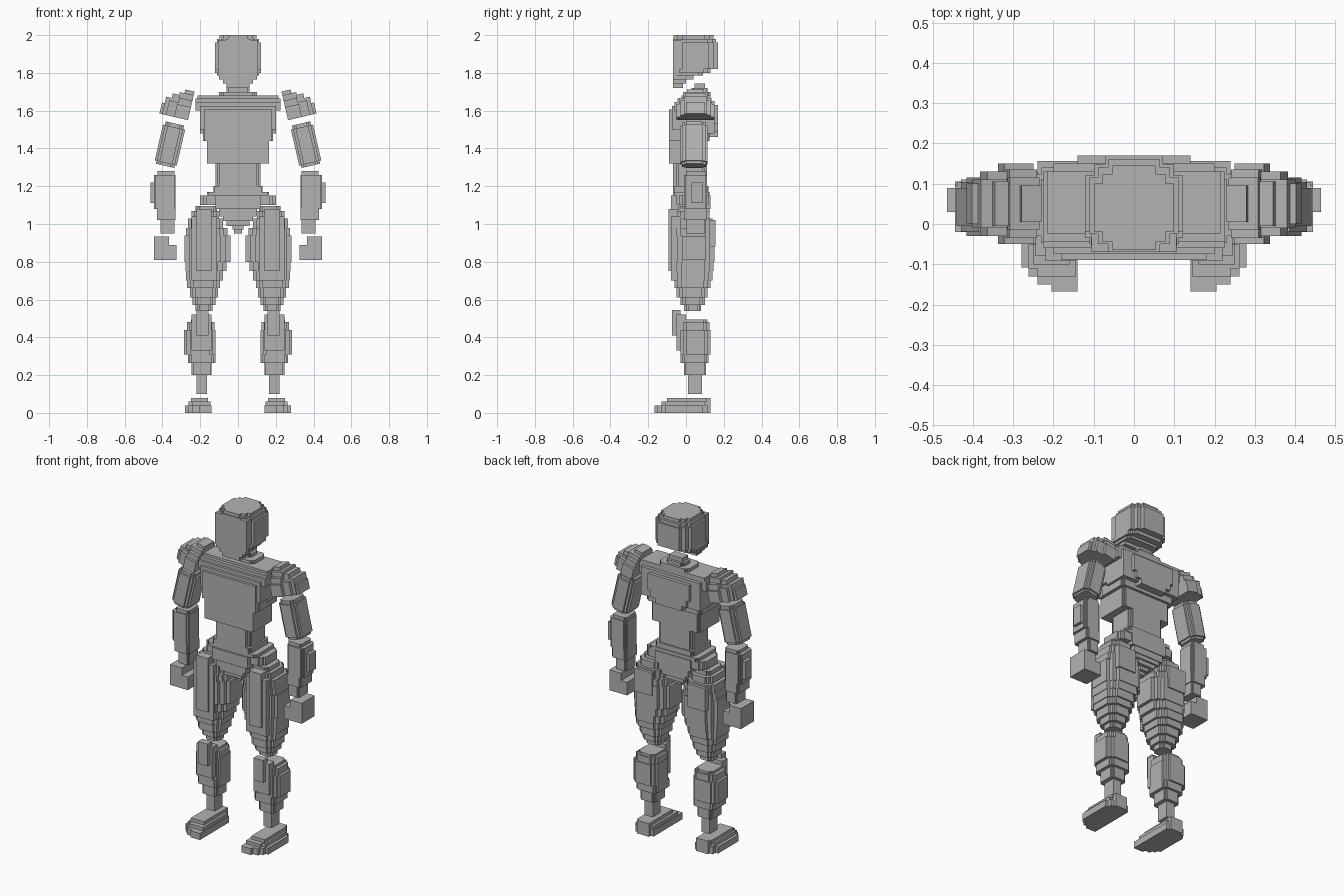
import bpy, bmesh, math
from mathutils import Matrix

grey = bpy.data.materials.new("plain_grey")
grey.diffuse_color = (0.45, 0.45, 0.45, 1)


def layer(x0, x1, y0, y1, z0, z1, c=0):
    """Box whose vertical corners are cut in steps of total size c."""
    if not c:
        return [(x0, x1, y0, y1, z0, z1)]
    return [(x0 + i, x1 - i, y0 + j, y1 - j, z0, z1)
            for i, j in ((0, c), (c * .45, c * .45), (c, 0))]


def build(name, layers, matrix=Matrix(), flip=False):
    """Union of axis-aligned boxes, keeping only the outer faces."""
    boxes = [b for l in layers for b in layer(*l)]
    axes = [sorted({round(v, 4) for b in boxes for v in b[2 * a:2 * a + 2]}) for a in range(3)]
    idx = [{v: i for i, v in enumerate(ax)} for ax in axes]
    solid = set()
    for b in boxes:
        r = [range(idx[a][round(b[2 * a], 4)], idx[a][round(b[2 * a + 1], 4)]) for a in range(3)]
        solid |= {(i, j, k) for i in r[0] for j in r[1] for k in r[2]}
    bm, verts = bmesh.new(), {}

    def vert(p):
        if p not in verts:
            verts[p] = bm.verts.new([axes[a][p[a]] for a in range(3)])
        return verts[p]

    for cell in solid:
        for a in range(3):
            u, w = (a + 1) % 3, (a + 2) % 3
            for s in (0, 1):
                n = list(cell)
                n[a] += 1 if s else -1
                if tuple(n) in solid:
                    continue
                loop = []
                for du, dw in ((0, 0), (1, 0), (1, 1), (0, 1)):
                    p = list(cell)
                    p[a] += s
                    p[u] += du
                    p[w] += dw
                    loop.append(vert(tuple(p)))
                bm.faces.new(loop if s else loop[::-1])
    bm.transform(matrix)
    if flip:
        bm.transform(Matrix.Scale(-1, 4, (1, 0, 0)))
        bmesh.ops.reverse_faces(bm, faces=bm.faces[:])
    mesh = bpy.data.meshes.new(name)
    bm.to_mesh(mesh)
    bm.free()
    mesh.materials.append(grey)
    bpy.context.collection.objects.link(bpy.data.objects.new(name, mesh))


def centre(name, rows):
    """Symmetric part: rows of half width, y0, y1, z0, z1, corner."""
    build(name, [(-r[0], *r) for r in rows])


def pair(name, rows, loc=(0, 0, 0), tilt=0):
    m = Matrix.Translation(loc) @ Matrix.Rotation(math.radians(tilt), 4, 'Y')
    build(name + "_left", rows, m)
    build(name + "_right", rows, m, True)


# Head: flat face, stepped round skull, chin at the front
centre("head", [
    (.06, -.07, -.015, 1.72, 1.745), (.08, -.07, .0, 1.745, 1.765),
    (.10, -.07, .04, 1.765, 1.785), (.11, -.07, .09, 1.785, 1.80, .02),
    (.122, -.07, .13, 1.80, 1.82, .035), (.122, -.07, .17, 1.82, 1.96, .05),
    (.105, -.07, .0, 1.785, 1.975), (.11, -.07, .16, 1.96, 1.98, .045),
    (.098, -.065, .145, 1.98, 2.0, .045)])

# Neck
centre("neck", [(.10, .0, .13, 1.68, 1.70, .02), (.06, .03, .115, 1.70, 1.72, .015),
                (.045, .045, .10, 1.72, 1.745)])

# Chest widening upward, with front and back plates
centre("chest", [
    (.165, -.07, .11, 1.32, 1.44, .015), (.185, -.07, .125, 1.44, 1.50, .015),
    (.20, -.06, .13, 1.50, 1.60, .015), (.225, -.06, .13, 1.60, 1.645),
    (.225, -.045, .13, 1.645, 1.665), (.215, -.025, .13, 1.665, 1.68),
    (.165, -.09, .0, 1.32, 1.44), (.18, -.09, .0, 1.44, 1.605),
    (.20, -.075, .0, 1.50, 1.625), (.20, .0, .15, 1.48, 1.65),
    (.14, .10, .17, 1.53, 1.63), (.12, .10, .17, 1.49, 1.53), (.09, .10, .17, 1.46, 1.49)])

# Waist
centre("waist", [(.12, -.06, .11, 1.15, 1.32, .02), (.10, -.07, .09, 1.18, 1.32)])

# Pelvis tapering to the crotch
centre("pelvis", [
    (.13, -.07, .12, 1.17, 1.20, .015), (.165, -.07, .125, 1.15, 1.17, .015),
    (.20, -.05, .12, 1.10, 1.15, .03), (.12, -.08, .13, 1.08, 1.15),
    (.10, -.07, .125, 1.04, 1.08), (.08, -.065, .12, 1.015, 1.04),
    (.06, -.05, .11, .99, 1.015), (.03, -.02, .09, .97, .99), (.02, .0, .07, .95, .97)])

# Shoulder caps
pair("shoulder", [
    (.0, .075, -.05, .15, .0, .07), (.0, .12, -.03, .13, .0, .08),
    (.0, .155, .0, .10, .0, .06), (.0, .14, -.01, .11, .0, .095),
    (.0, .07, -.035, .135, .07, .105), (.0, .11, -.005, .105, .08, .12),
    (.0, .075, -.015, .115, .105, .135), (.0, .05, .005, .095, .135, .155)],
    (.265, 0, 1.55), -13)

# Upper arms
pair("upper_arm", [
    (-.05, .05, -.02, .105, -.115, .115, .02), (-.06, .06, -.03, .115, -.10, .095, .025)],
    (.36, 0, 1.42), -13)

# Forearms with an outer plate
pair("forearm", [
    (.335, .425, .0, .105, 1.26, 1.28, .01), (.33, .445, -.01, .11, 1.08, 1.26, .015),
    (.33, .43, -.01, .11, 1.02, 1.08, .012), (.335, .41, .0, .10, .95, 1.02, .01),
    (.42, .464, .03, .09, 1.11, 1.22)])

# Hands: fist block with a lower thumb block
pair("hand", [(.365, .445, -.02, .105, .81, .935), (.325, .37, -.02, .105, .81, .89)])

# Thighs
pair("thigh", [
    (.11, .225, -.04, .10, 1.07, 1.095, .02), (.10, .245, -.06, .125, 1.03, 1.07, .03),
    (.08, .265, -.065, .14, .98, 1.03, .035), (.055, .275, -.07, .145, .94, .98, .04),
    (.04, .282, -.07, .15, .80, .94, .05), (.06, .278, -.07, .145, .75, .80, .045),
    (.08, .275, -.065, .14, .70, .75, .04), (.095, .27, -.06, .13, .66, .70, .035),
    (.105, .255, -.05, .115, .61, .66, .03), (.12, .24, -.03, .10, .57, .61, .025),
    (.135, .225, -.01, .08, .54, .57, .02),
    (.14, .22, -.092, .0, .75, 1.08), (.11, .245, -.08, .0, .70, 1.04),
    (.12, .24, .10, .157, .88, 1.02)])

# Lower legs with knee plates
pair("lower_leg", [
    (.165, .22, .01, .085, .10, .21), (.14, .245, -.01, .105, .20, .27, .015),
    (.12, .265, -.03, .12, .265, .31, .02), (.12, .285, -.03, .13, .31, .44, .03),
    (.125, .27, -.03, .125, .44, .48, .03), (.14, .25, -.02, .115, .48, .495, .02),
    (.14, .245, -.05, .0, .33, .52), (.155, .22, -.073, -.03, .41, .545)])

# Feet: cut toe on the outer side, stepped top
pair("foot", [
    (.14, .205, -.168, .10, .0, .04), (.14, .24, -.15, .115, .0, .04),
    (.14, .262, -.13, .115, .0, .04), (.14, .28, -.108, .09, .0, .04),
    (.16, .24, .0, .13, .0, .08), (.145, .24, -.13, .11, .04, .06),
    (.145, .262, -.11, .10, .04, .06), (.16, .25, -.10, .11, .06, .08)])
